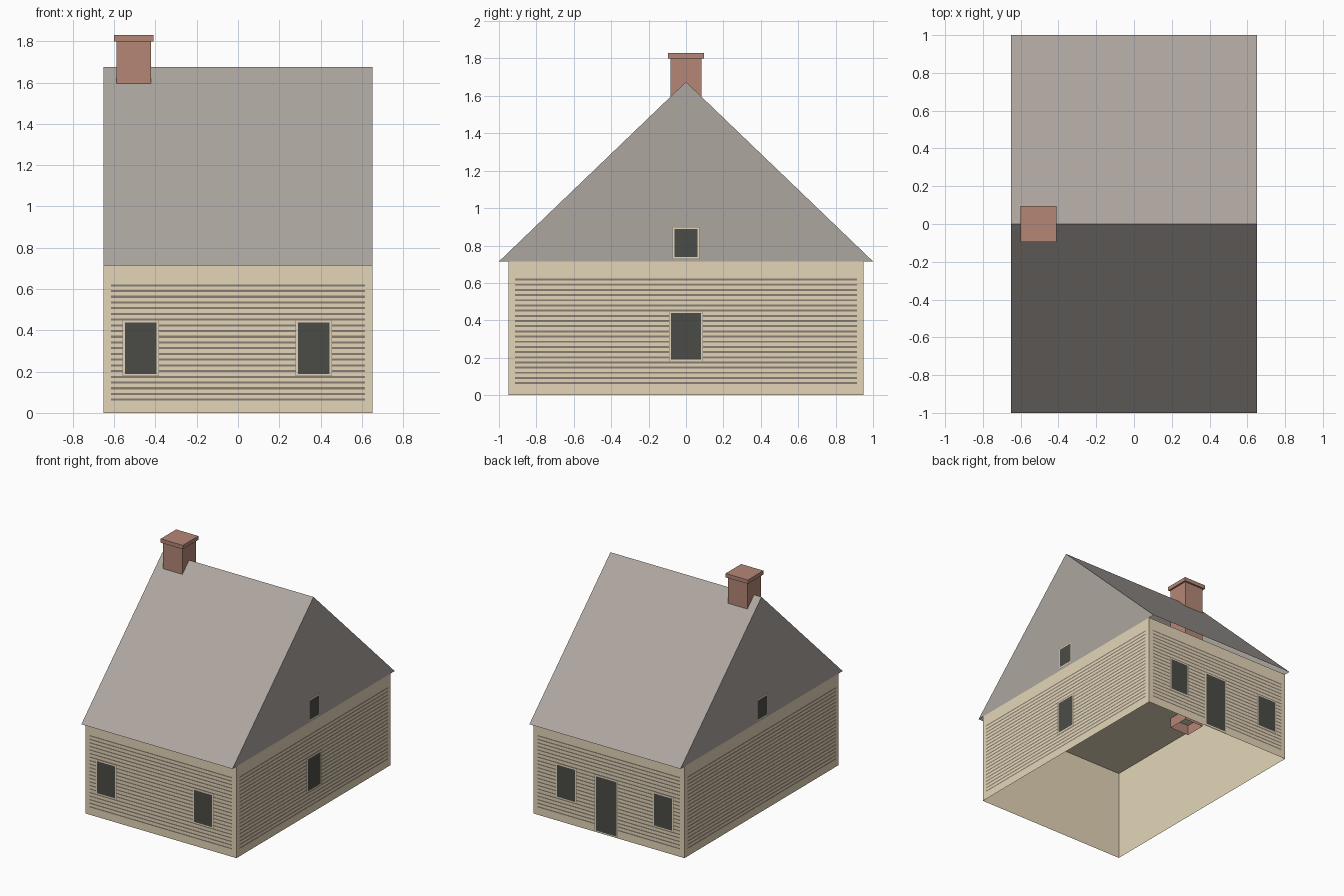
import bpy
import bmesh
from mathutils import Matrix, Vector

old = bpy.data.objects.get("Cube")
if old:
    bpy.data.objects.remove(old, do_unlink=True)

HX, HY, EAVE, RIDGE = 0.652, 0.95, 0.715, 1.675


def material(name, r, g, b):
    m = bpy.data.materials.new(name)
    m.use_nodes = True
    m.diffuse_color = (r, g, b, 1)
    bsdf = next(n for n in m.node_tree.nodes if n.type == 'BSDF_PRINCIPLED')
    bsdf.inputs["Base Color"].default_value = (r, g, b, 1)
    bsdf.inputs["Roughness"].default_value = 0.9
    return m


TAN = material("tan_walls", 0.77, 0.665, 0.48)
LINE = material("brown_siding_lines", 0.25, 0.21, 0.17)
GREY = material("grey_roof", 0.42, 0.38, 0.35)
BRICK = material("brick", 0.46, 0.245, 0.18)
GLASS = material("dark_glass", 0.071, 0.073, 0.062)


def finish(name, bm, mat):
    mesh = bpy.data.meshes.new(name)
    bm.to_mesh(mesh)
    bm.free()
    mesh.materials.append(mat)
    obj = bpy.data.objects.new(name, mesh)
    bpy.context.collection.objects.link(obj)


def box(name, lo, hi, mat, open_bottom=False):
    lo, hi = Vector(lo), Vector(hi)
    bm = bmesh.new()
    place = Matrix.Translation((lo + hi) / 2) @ Matrix.Diagonal((*(hi - lo), 1))
    bmesh.ops.create_cube(bm, size=1, matrix=place)
    if open_bottom:
        bm.normal_update()
        under = [f for f in bm.faces if f.normal.z < -0.5]
        bmesh.ops.delete(bm, geom=under, context='FACES_ONLY')
    finish(name, bm, mat)


def add_plate(bm, wall, centre, half, z0, z1, lift):
    """Add a flat rectangle just outside one wall, facing outward."""
    axis, sign = wall
    face = sign * ((HX if axis == 'x' else HY) + lift)
    a, b = centre - half, centre + half
    corners = [(a, z0), (b, z0), (b, z1), (a, z1)]
    quad = bm.faces.new([bm.verts.new((face, u, z) if axis == 'x' else (u, face, z))
                         for u, z in corners])
    quad.normal_update()
    if getattr(quad.normal, axis) * sign < 0:
        quad.normal_flip()


# Body shell, open underneath, with a flat ceiling
box("house_walls", (-HX, -HY, 0), (HX, HY, EAVE), TAN, True)

# Gable roof shell, open underneath
bm = bmesh.new()
ends = []
for x in (-HX, HX):
    ends.append([bm.verts.new(p) for p in
                 ((x, -1, EAVE), (x, 0, RIDGE), (x, 1, EAVE))])
    bm.faces.new(ends[-1])
for i in range(2):
    bm.faces.new((ends[0][i], ends[0][i + 1], ends[1][i + 1], ends[1][i]))
bmesh.ops.recalc_face_normals(bm, faces=bm.faces[:])
finish("gable_roof", bm, GREY)

# Chimney running down through the roof, and its cap
CX = -0.505
box("chimney_shaft", (CX - 0.083, -0.083, 0.635), (CX + 0.083, 0.083, 1.8), BRICK, True)
box("chimney_cap", (CX - 0.096, -0.096, 1.8), (CX + 0.096, 0.096, 1.83), BRICK)

# Horizontal siding lines on all four walls
WALLS = {"front": ('y', -1), "back": ('y', 1), "left": ('x', 1), "right": ('x', -1)}
for name, wall in WALLS.items():
    half = (HY if wall[0] == 'x' else HX) - 0.037
    bm = bmesh.new()
    for i in range(21):
        z = 0.064 + i * 0.0277
        add_plate(bm, wall, 0, half, z - 0.005, z + 0.005, 0.002)
    finish(name + "_siding", bm, LINE)


# Windows and door: thin brown rim, tan frame and dark panel
LAYERS = (("rim", 0, 0.003, LINE), ("frame", 0.003, 0.0045, TAN), ("panel", 0.012, 0.006, GLASS))


def opening(name, wall, centre, half, z0, z1):
    for part, inset, lift, mat in LAYERS:
        bm = bmesh.new()
        add_plate(bm, wall, centre, half - inset, z0 + inset, z1 - inset, lift)
        finish(f"{name}_{part}", bm, mat)


for side in ("front", "back"):
    for x in (-0.471, 0.367):
        label = "left" if x > 0 else "right"
        opening(f"{side}_{label}_window", WALLS[side], x, 0.089, 0.177, 0.45)
opening("back_door", WALLS["back"], 0.02, 0.101, 0.003, 0.45)
opening("left_wall_window", WALLS["left"], 0, 0.091, 0.178, 0.45)
for side in ("left", "right"):
    opening(side + "_gable_window", WALLS[side], 0, 0.073, 0.727, 0.9)
